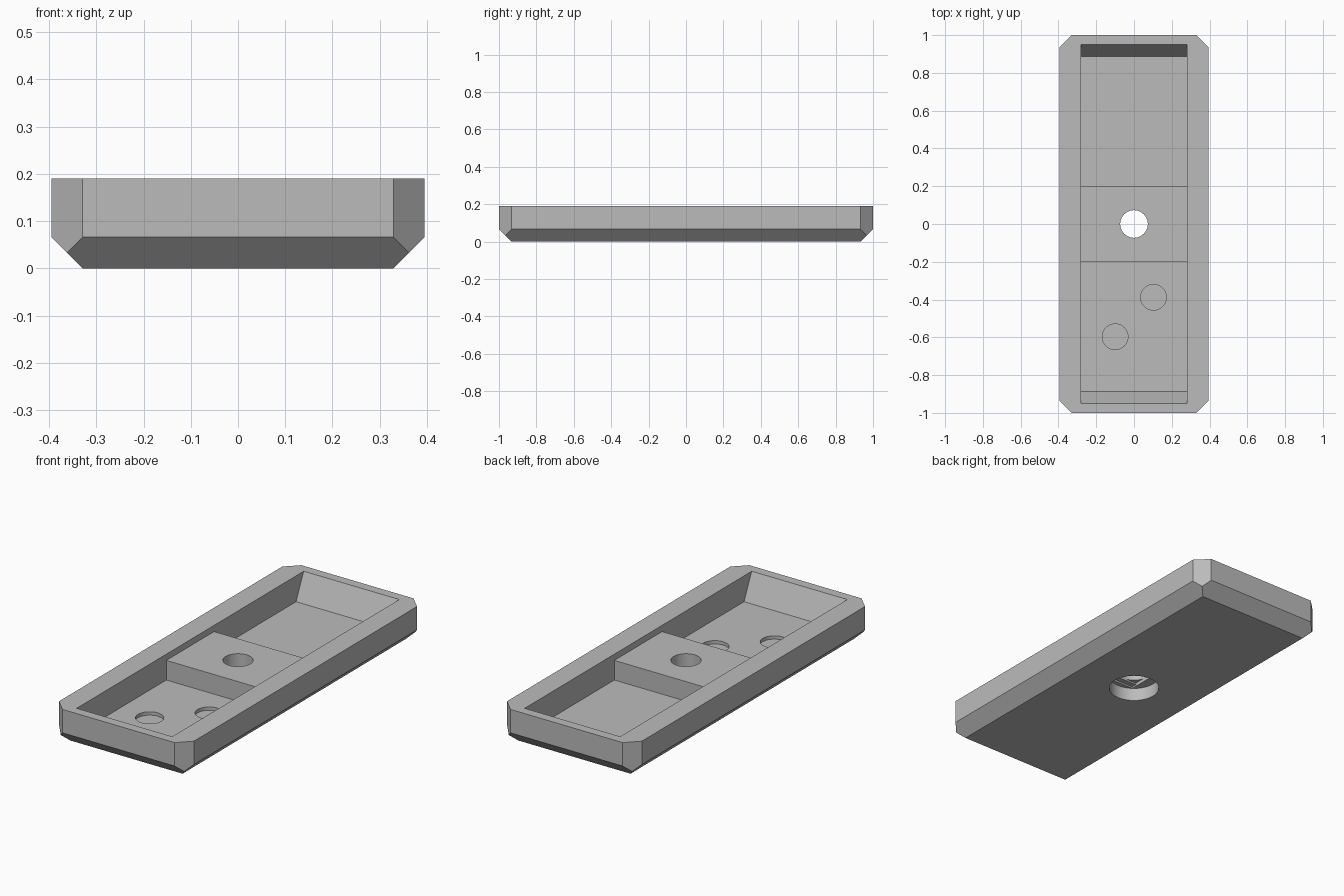
import bpy, bmesh
from mathutils import Vector

cube = bpy.data.objects.get("Cube")
if cube:
    bpy.data.objects.remove(cube, do_unlink=True)

# Overall sizes
HALF_X, HALF_Y, HEIGHT = 0.395, 1.0, 0.19
CHAMFER = 0.066
POCKET_X, FLOOR, PAD = 0.28, 0.053, 0.157

grey = bpy.data.materials.new("plain grey")
grey.use_nodes = True
colour = (0.5, 0.5, 0.5, 1)
grey.diffuse_color = colour
grey.node_tree.nodes["Principled BSDF"].inputs["Base Color"].default_value = colour


def make_object(name, bm):
    bmesh.ops.recalc_face_normals(bm, faces=bm.faces)
    mesh = bpy.data.meshes.new(name)
    bm.to_mesh(mesh)
    bm.free()
    mesh.materials.append(grey)
    obj = bpy.data.objects.new(name, mesh)
    bpy.context.collection.objects.link(obj)
    return obj


def box(bm, size, centre):
    verts = bmesh.ops.create_cube(bm, size=1)["verts"]
    bmesh.ops.scale(bm, vec=size, verts=verts)
    bmesh.ops.translate(bm, vec=centre, verts=verts)


def cylinder_cutter(name, x, y, radius, low, high):
    bm = bmesh.new()
    verts = bmesh.ops.create_cone(bm, cap_ends=True, segments=64, radius1=radius,
                                  radius2=radius, depth=high - low)["verts"]
    bmesh.ops.translate(bm, vec=(x, y, (low + high) / 2), verts=verts)
    return make_object(name, bm)


def box_cutter(name, size_x, size_y, low, high):
    bm = bmesh.new()
    box(bm, (size_x, size_y, high - low), (0, 0, (low + high) / 2))
    return make_object(name, bm)


def slice_off(bm, point, normal):
    cut = bmesh.ops.bisect_plane(bm, geom=bm.verts[:] + bm.edges[:] + bm.faces[:],
                                 plane_co=point, plane_no=normal, clear_outer=True)
    edges = [e for e in cut["geom_cut"] if isinstance(e, bmesh.types.BMEdge)]
    bmesh.ops.contextual_create(bm, geom=edges)


# Tray body: a block with its upright corners and lower rim chamfered
bm = bmesh.new()
box(bm, (2 * HALF_X, 2 * HALF_Y, HEIGHT), (0, 0, HEIGHT / 2))
for sx in (-1, 1):
    slice_off(bm, Vector((sx * HALF_X, 0, CHAMFER)), Vector((sx, 0, -1)))
for sy in (-1, 1):
    slice_off(bm, Vector((0, sy * HALF_Y, CHAMFER)), Vector((0, sy, -1)))
for sx in (-1, 1):
    for sy in (-1, 1):
        slice_off(bm, Vector((sx * HALF_X, sy * (HALF_Y - CHAMFER), 0)), Vector((sx, sy, 0)))
tray = make_object("tray_body", bm)

# Pocket with sloping ends and a raised pad in the middle
half = [(0.955, 0.2), (0.886, FLOOR), (0.2, FLOOR), (0.2, PAD)]
profile = half + [(-y, z) for y, z in reversed(half)]
bm = bmesh.new()
face = bm.faces.new([bm.verts.new((-POCKET_X, y, z)) for y, z in profile])
side = bmesh.ops.extrude_face_region(bm, geom=[face])["geom"]
bmesh.ops.translate(bm, vec=(2 * POCKET_X, 0, 0),
                    verts=[v for v in side if isinstance(v, bmesh.types.BMVert)])
cutters = [make_object("pocket_cutter", bm)]

# Shallow round recesses, screw hole and stepped counterbore
HOLE = 0.073
cutters += [
    cylinder_cutter("right_recess_cutter", -0.1, -0.597, 0.068, FLOOR - 0.018, 0.1),
    cylinder_cutter("left_recess_cutter", 0.103, -0.388, 0.068, FLOOR - 0.018, 0.1),
    cylinder_cutter("counterbore_cutter", 0, 0, 0.125, -0.05, 0.07),
    box_cutter("slot_cutter", 2 * HOLE, 0.2, 0.06, 0.079),
    box_cutter("square_cutter", 2 * HOLE, 2 * HOLE, 0.065, 0.088),
    cylinder_cutter("screw_hole_cutter", 0, 0, HOLE, -0.1, 0.3),
]
for cutter in cutters:
    mod = tray.modifiers.new(cutter.name, "BOOLEAN")
    mod.operation = "DIFFERENCE"
    mod.solver = "EXACT"
    mod.object = cutter

# Apply the cuts and drop the cutters
bpy.context.view_layer.update()
graph = bpy.context.evaluated_depsgraph_get()
result = bpy.data.meshes.new_from_object(tray.evaluated_get(graph))
tray.modifiers.clear()
tray.data = result
for cutter in cutters:
    bpy.data.objects.remove(cutter, do_unlink=True)

bpy.context.view_layer.objects.active = tray
tray.select_set(True)
bpy.ops.object.shade_smooth_by_angle()
